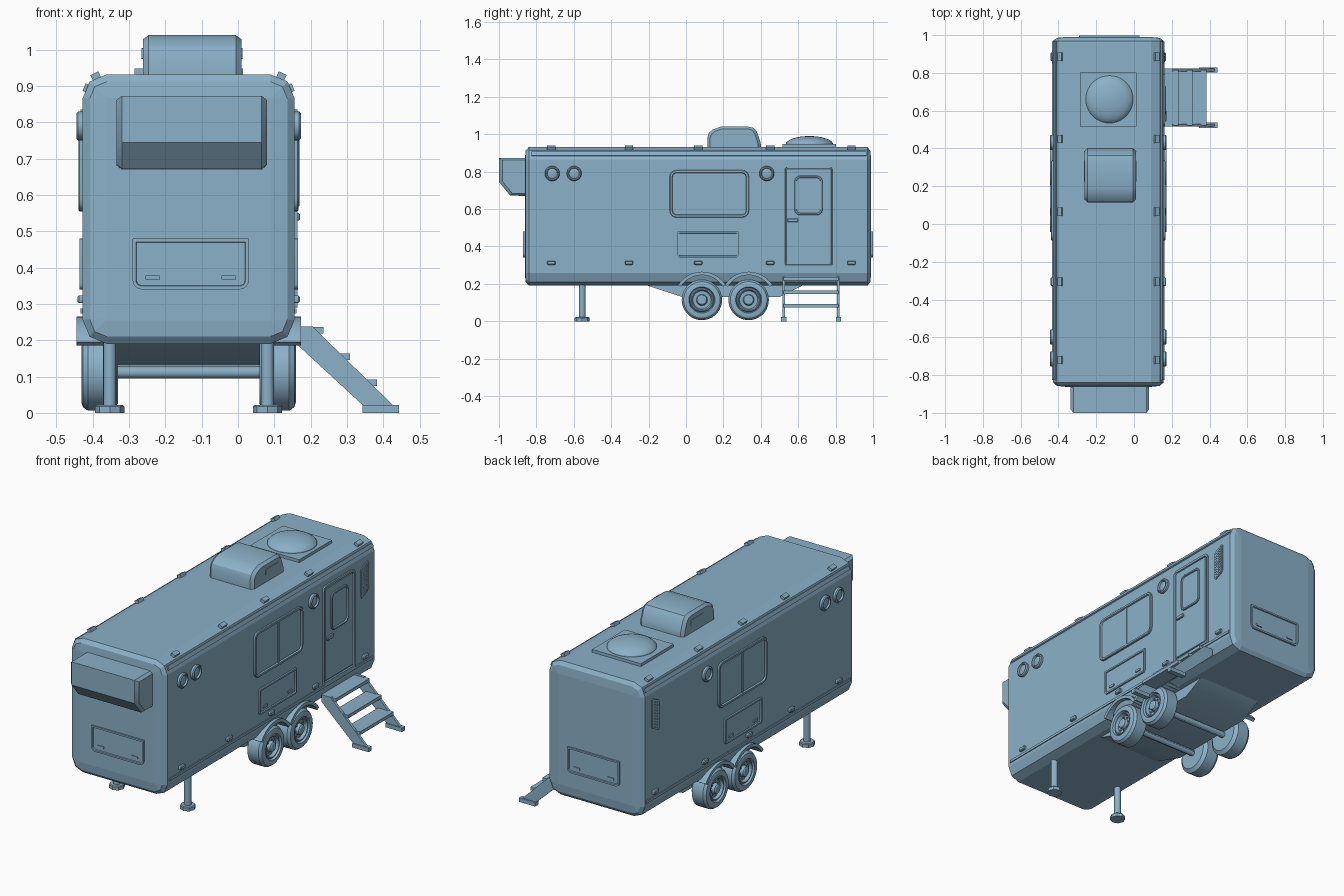
import bpy, bmesh
from math import sin, cos, pi, radians
from mathutils import Vector, Matrix

if "Cube" in bpy.data.objects:
    bpy.data.objects.remove(bpy.data.objects["Cube"])

CX, HW = -0.136, 0.292            # body centre line and half width
YF, YB, ZB, ZT = -0.862, 0.99, 0.19, 0.932

# blue-grey paint for every part
paint = bpy.data.materials.new("blue_grey_paint")
paint.diffuse_color = (0.26, 0.44, 0.58, 1)
paint.use_nodes = True
paint.node_tree.nodes["Principled BSDF"].inputs["Base Color"].default_value = paint.diffuse_color


def stack(name, loops):
    """Skin a series of equal-length vertex loops and cap both ends."""
    bm = bmesh.new()
    rings = [[bm.verts.new(p) for p in lp] for lp in loops]
    n = len(rings[0])
    for a, b in zip(rings, rings[1:]):
        for i in range(n):
            j = (i + 1) % n
            bm.faces.new((a[i], a[j], b[j], b[i]))
    bm.faces.new(rings[0])
    bm.faces.new(rings[-1])
    bmesh.ops.recalc_face_normals(bm, faces=bm.faces)
    me = bpy.data.meshes.new(name)
    bm.to_mesh(me)
    bm.free()
    me.materials.append(paint)
    ob = bpy.data.objects.new(name, me)
    bpy.context.collection.objects.link(ob)
    return ob


def place(face, u, v, d):
    """Point at (u, v) on a body face, d outwards."""
    return {'R': (CX + HW + d, u, v), 'L': (CX - HW - d, u, v),
            'F': (u, YF - d, v), 'B': (u, YB + d, v)}[face]


def rrect(u0, u1, v0, v1, r, inset=0, seg=4, rt=None):
    """Rounded rectangle; rt is the radius of the top corners if different."""
    u0, u1, v0, v1 = u0 + inset, u1 - inset, v0 + inset, v1 - inset
    b = max(r - inset, 0.002)
    t = b if rt is None else max(rt - inset, 0.002)
    pts = []
    for k, (u, v, q) in enumerate(((u1 - t, v1 - t, t), (u0 + t, v1 - t, t),
                                   (u0 + b, v0 + b, b), (u1 - b, v0 + b, b))):
        for i in range(seg + 1):
            a = pi / 2 * (k + i / seg)
            pts.append((u + q * cos(a), v + q * sin(a)))
    return pts


def relief(name, face, rect, r, steps, rt=None):
    """Rounded panel built from (inset, depth) steps on a body face."""
    return stack(name, [[place(face, u, v, d) for u, v in rrect(*rect, r, i, rt=rt)] for i, d in steps])


def lathe(name, profile, loc, axis=(0, 0, 1), n=32):
    """Turn (height, radius) points round an axis."""
    m = Matrix.Translation(loc) @ Vector(axis).to_track_quat('Z', 'Y').to_matrix().to_4x4()
    return stack(name, [[m @ Vector((r * cos(2 * pi * i / n), r * sin(2 * pi * i / n), h))
                         for i in range(n)] for h, r in profile])


def prism_x(name, pts, x0, x1):
    return stack(name, [[(x, y, z) for y, z in pts] for x in (x0, x1)])


def box(name, x0, x1, y0, y1, z0, z1):
    return prism_x(name, [(y0, z0), (y1, z0), (y1, z1), (y0, z1)], x0, x1)


def tilted(name, s, cx, cz, y0, y1, w, h, ang):
    """Long block along y lying on a body corner."""
    a = radians(ang)
    q = [(cx + p * cos(a) + t * sin(a), cz - p * sin(a) + t * cos(a))
         for p, t in ((-w, -h), (w, -h), (w, h), (-w, h))]
    return stack(name, [[(CX + s * x, y, z) for x, z in q] for y in (y0, y1)])


# body shell with rounded corners
ends = [(YF, 0.065), (YF + 0.005, 0.02), (YF + 0.022, 0),
        (YB - 0.02, 0), (YB - 0.005, 0.02), (YB, 0.065)]
body = stack("body", [[(x, y, z) for x, z in rrect(CX - HW, CX + HW, ZB, ZT, 0.067, i, 2)] for y, i in ends])

# front overhead locker with chamfered ends
front = [(-0.85, 0.67), (-0.94, 0.672), (-1.0, 0.745), (-1.0, 0.873), (-0.85, 0.873)]
stack("front_locker", [[(x, -0.85 + k * (y + 0.85), 0.772 + k * (z - 0.772)) for y, z in front]
                       for x, k in ((-0.335, 0.88), (-0.32, 1), (0.065, 1), (0.08, 0.88))])

# parts shared by both long sides
FRAME = [(0, -0.01), (0, 0.008), (0.003, 0.011), (0.013, 0.011), (0.016, 0.003)]
HATCH = [(0, -0.01), (0, 0.009), (0.009, 0.009), (0.011, 0.003), (0.015, 0.003)]
for f, s in (('R', 1), ('L', -1)):
    face_x = CX + s * HW
    # window with central bar
    relief("window_" + f, f, (-0.087, 0.336, 0.555, 0.808), 0.035, FRAME)
    a, b = sorted((face_x, face_x + s * 0.007))
    box("window_bar_" + f, a, b, 0.119, 0.131, 0.568, 0.795)
    # lower hatch and latches
    relief("side_hatch_" + f, f, (-0.045, 0.28, 0.34, 0.48), 0.015, HATCH, 0.002)
    for y in (0.01, 0.225):
        relief("side_latch_" + f, f, (y - 0.018, y + 0.018, 0.365, 0.378), 0.003, [(0, -0.01), (0, 0.008)])
    # round lamps
    for y in (-0.715, -0.598, 0.432):
        lathe("round_lamp_" + f, [(-0.01, 0.04), (0.012, 0.04), (0.017, 0.035), (0.017, 0.03),
                                  (0.008, 0.027), (0.012, 0.012), (0.013, 0.002)],
              (face_x, y, 0.79), (s, 0, 0), 24)
    # slanted air vent with slats
    vent = [(0.85, 0.65), (0.857, 0.643), (0.907, 0.667), (0.913, 0.678),
            (0.913, 0.829), (0.906, 0.835), (0.857, 0.81), (0.85, 0.8)]
    stack("vent_" + f, [[place(f, y, z, d) for y, z in vent] for d in (-0.01, 0.005)])
    for c in range(3):
        for r in range(10):
            y, z = 0.858 + c * 0.018, 0.651 + c * 0.0095 + r * 0.0155
            q = [(y, z), (y + 0.014, z + 0.007), (y + 0.014, z + 0.014), (y, z + 0.007)]
            stack("vent_slat_" + f, [[place(f, u, v, d) for u, v in q] for d in (0, 0.007)])
    # trims along top and bottom
    tilted("upper_trim_" + f, s, 0.283, 0.895, -0.825, 0.965, 0.011, 0.005, 67)
    tilted("lower_trim_" + f, s, HW, 0.281, -0.825, 0.965, 0.007, 0.005, 90)
    # marker lamps
    for y in (-0.72, -0.305, 0.065, 0.45, 0.885):
        tilted("roof_marker_" + f, s, 0.255, 0.926, y - 0.022, y + 0.022, 0.012, 0.01, 26)
        relief("low_marker_" + f, f, (y - 0.022, y + 0.022, 0.302, 0.323), 0.006,
               [(0, -0.01), (0, 0.01), (0.004, 0.014)])
    # twin wheels, lug nuts and arched fenders
    wx = CX + s * 0.295
    for y in (0.085, 0.335):
        lathe("wheel_" + f, [(-0.1, 0.03), (-0.1, 0.088), (-0.085, 0.108), (-0.018, 0.108), (-0.004, 0.098),
                             (0, 0.085), (0, 0.07), (-0.012, 0.065), (-0.006, 0.06), (-0.006, 0.055),
                             (-0.022, 0.048), (-0.022, 0.03), (-0.004, 0.026), (0, 0.02), (0, 0.004)],
              (wx, y, 0.114), (s, 0, 0), 36)
        for k in range(8):
            t = pi * k / 4
            lathe("lug_nut_" + f, [(-0.024, 0.004), (-0.014, 0.004)],
                  (wx, y + 0.038 * cos(t), 0.114 + 0.038 * sin(t)), (s, 0, 0), 6)
        arc = [radians(32 + 116 * i / 14) for i in range(15)]
        pts = [(y + 0.15 * cos(t), 0.115 + 0.15 * sin(t)) for t in arc]
        pts += [(y + 0.132 * cos(t), 0.115 + 0.132 * sin(t)) for t in reversed(arc)]
        prism_x("fender_" + f, pts, CX + s * 0.2, CX + s * 0.309)
    # front stabiliser legs
    lx = CX + s * 0.217
    lathe("stabiliser_leg_" + f, [(0.01, 0.018), (0.21, 0.018)], (lx, -0.555, 0), n=16)
    lathe("stabiliser_foot_" + f, [(0, 0.04), (0.018, 0.04), (0.022, 0.036)], (lx, -0.555, 0), n=8)

# front and rear hatches with latches
for f in 'FB':
    relief("end_hatch_" + f, f, (-0.29, 0.03, 0.34, 0.48), 0.025, HATCH, 0.002)
    for x in (-0.235, -0.026):
        relief("end_latch_" + f, f, (x - 0.02, x + 0.02, 0.366, 0.379), 0.003, [(0, -0.01), (0, 0.008)])

# entrance door, its window and handle
relief("door", 'R', (0.517, 0.795, 0.29, 0.835), 0.004,
       [(0, -0.01), (0, 0.008), (0.012, 0.008), (0.014, 0.001), (0.018, 0.001), (0.02, 0.005)], 0.025)
relief("door_window", 'R', (0.58, 0.73, 0.567, 0.778), 0.03,
       [(0, -0.01), (0, 0.01), (0.003, 0.013), (0.01, 0.013), (0.012, 0.006)])
relief("door_handle", 'R', (0.543, 0.6, 0.53, 0.55), 0.004, [(0, -0.01), (0, 0.012), (0.003, 0.015)])

# roof air conditioner
ac = [(0.115, 0.925), (0.115, 0.985), (0.123, 1.008), (0.145, 1.026), (0.185, 1.04), (0.335, 1.04),
      (0.362, 1.034), (0.378, 1.015), (0.396, 0.965), (0.4, 0.945), (0.4, 0.925)]
stack("roof_cooler", [[(x, 0.258 + k * (y - 0.258), 0.925 + k * (z - 0.925)) for y, z in ac]
                      for x, k in ((-0.262, 0.9), (-0.246, 1), (-0.006, 1), (0.01, 0.9))])
for x in (-0.262, 0.01):
    stack("cooler_grille", [[(x + d, y, z) for y, z in rrect(0.225, 0.335, 0.974, 1.004, 0.004)]
                            for d in (-0.003, 0.003)])

# roof dome on its base plate
box("dome_base", -0.285, 0.014, 0.515, 0.802, 0.925, 0.948)
lathe("roof_dome", [(0.0, 0.126)] + [(0.045 * sin(t), 0.126 * cos(t) + 0.001)
      for t in [pi / 2 * i / 8 for i in range(1, 9)]], (-0.13, 0.66, 0.945), n=40)

# underframe and axles
prism_x("underframe", [(-0.22, 0.195), (-0.02, 0.13), (0.5, 0.13), (0.63, 0.195)], -0.332, 0.06)
for y in (0.085, 0.335):
    lathe("axle", [(-0.27, 0.017), (0.27, 0.017)], (CX, y, 0.112), (1, 0, 0), 12)

# entrance steps: stringers, foot plates and treads
string = [(0.15, 0.238), (0.205, 0.238), (0.428, 0.02), (0.345, 0.02), (0.15, 0.2)]
for y in (0.515, 0.807):
    stack("step_stringer", [[(x, v, z) for x, z in string] for v in (y, y + 0.015)])
    box("step_foot", 0.343, 0.443, y - 0.006, y + 0.022, 0, 0.022)
for i in range(3):
    x, z = 0.235 + 0.074 * i, 0.218 - 0.072 * i
    box("step_tread", x - 0.09, x, 0.522, 0.815, z, z + 0.018)

# shading: smooth curves, flat body panels
bpy.ops.object.select_all(action='SELECT')
body.select_set(False)
bpy.context.view_layer.objects.active = bpy.data.objects["roof_dome"]
bpy.ops.object.shade_smooth_by_angle(angle=radians(30))
